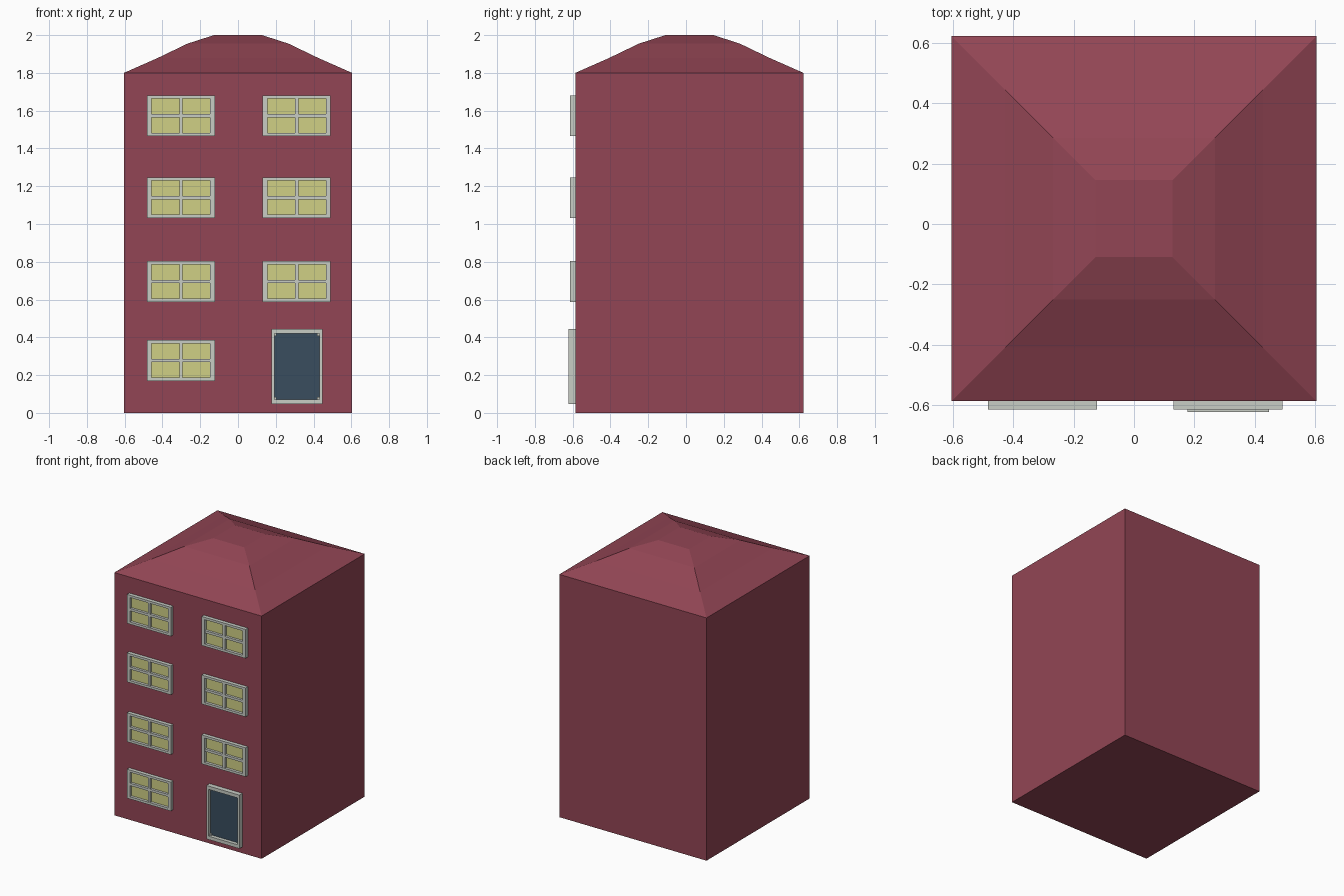
import bpy, bmesh
from mathutils import Matrix, Vector

if "Cube" in bpy.data.objects:
    bpy.data.objects.remove(bpy.data.objects["Cube"])

CY, HALF = 0.018, 0.604          # body centre in y, half width
WALL = CY - HALF                 # y of the front wall


def material(name, r, g, b):
    m = bpy.data.materials.new(name)
    m.diffuse_color = (r, g, b, 1)
    m.use_nodes = True
    m.node_tree.nodes["Principled BSDF"].inputs["Base Color"].default_value = m.diffuse_color
    return m


BRICK = material("brick_red", 0.290, 0.060, 0.090)
FRAME = material("pale_grey", 0.578, 0.610, 0.560)
GLASS = material("pale_yellow", 0.630, 0.630, 0.235)
DOOR = material("dark_blue", 0.041, 0.074, 0.112)


def finish(bm, name, mat):
    bmesh.ops.recalc_face_normals(bm, faces=bm.faces)
    me = bpy.data.meshes.new(name)
    bm.to_mesh(me)
    bm.free()
    me.materials.append(mat)
    ob = bpy.data.objects.new(name, me)
    bpy.context.collection.objects.link(ob)
    return ob


def add_box(bm, x0, x1, z0, z1, depth):
    """Box on the front wall, standing out by depth."""
    y0, y1 = WALL - depth, WALL + 0.002
    size = Matrix.Diagonal((x1 - x0, y1 - y0, z1 - z0, 1))
    mid = Vector(((x0 + x1) / 2, (y0 + y1) / 2, (z0 + z1) / 2))
    bmesh.ops.create_cube(bm, size=1, matrix=Matrix.Translation(mid) @ size)


def border(bm, x0, x1, z0, z1, w, h, depth):
    """Four bars around a rectangle, butted at the corners."""
    for z in (z0, z1 - h):
        add_box(bm, x0, x1, z, z + h, depth)
    for x in (x0, x1 - w):
        add_box(bm, x, x + w, z0 + h, z1 - h, depth)


# Walls and stepped hip roof as one shell of square rings
bm = bmesh.new()
rings = []
for r, z in ((HALF, 0), (HALF, 1.8), (0.427, 1.878), (0.267, 1.955), (0.127, 2.0)):
    rings.append([bm.verts.new((sx * r, CY + sy * r, z))
                  for sx, sy in ((-1, -1), (1, -1), (1, 1), (-1, 1))])
for a, b in zip(rings, rings[1:]):
    for i in range(4):
        j = (i + 1) % 4
        bm.faces.new((a[i], a[j], b[j], b[i]))
bm.faces.new(rings[0][::-1])
bm.faces.new(rings[-1])
finish(bm, "building_shell", BRICK)


# Windows: frame with a cross, recessed panes
def window(name, x0, z0):
    x1, z1 = x0 + 0.36, z0 + 0.215
    w, h, bar = 0.025, 0.017, 0.009
    xm, zm = (x0 + x1) / 2, (z0 + z1) / 2
    bm = bmesh.new()
    border(bm, x0, x1, z0, z1, w, h, 0.027)
    add_box(bm, x0 + w, x1 - w, zm - bar, zm + bar, 0.025)
    for a, b in ((z0 + h, zm - bar), (zm + bar, z1 - h)):
        add_box(bm, xm - bar, xm + bar, a, b, 0.025)
    finish(bm, name + "_frame", FRAME)
    bm = bmesh.new()
    add_box(bm, x0 + w / 2, x1 - w / 2, z0 + h / 2, z1 - h / 2, 0.007)
    finish(bm, name + "_panes", GLASS)


for floor, z in enumerate((0.170, 0.588, 1.032, 1.466)):
    window(f"left_window_{floor}", -0.482, z)
    if floor:
        window(f"right_window_{floor}", 0.131, z)

# Door: frame with small corner blocks, recessed leaf
bm = bmesh.new()
dx0, dx1, dz0, dz1 = 0.177, 0.447, 0.047, 0.444
border(bm, dx0, dx1, dz0, dz1, 0.016, 0.025, 0.036)
c = 0.012
for x in (dx0 + 0.016, dx1 - 0.016 - c):
    for z in (dz0 + 0.025, dz1 - 0.025 - c):
        add_box(bm, x, x + c, z, z + c, 0.02)
finish(bm, "door_frame", FRAME)
bm = bmesh.new()
add_box(bm, dx0 + 0.008, dx1 - 0.008, dz0 + 0.012, dz1 - 0.012, 0.009)
finish(bm, "door_leaf", DOOR)
